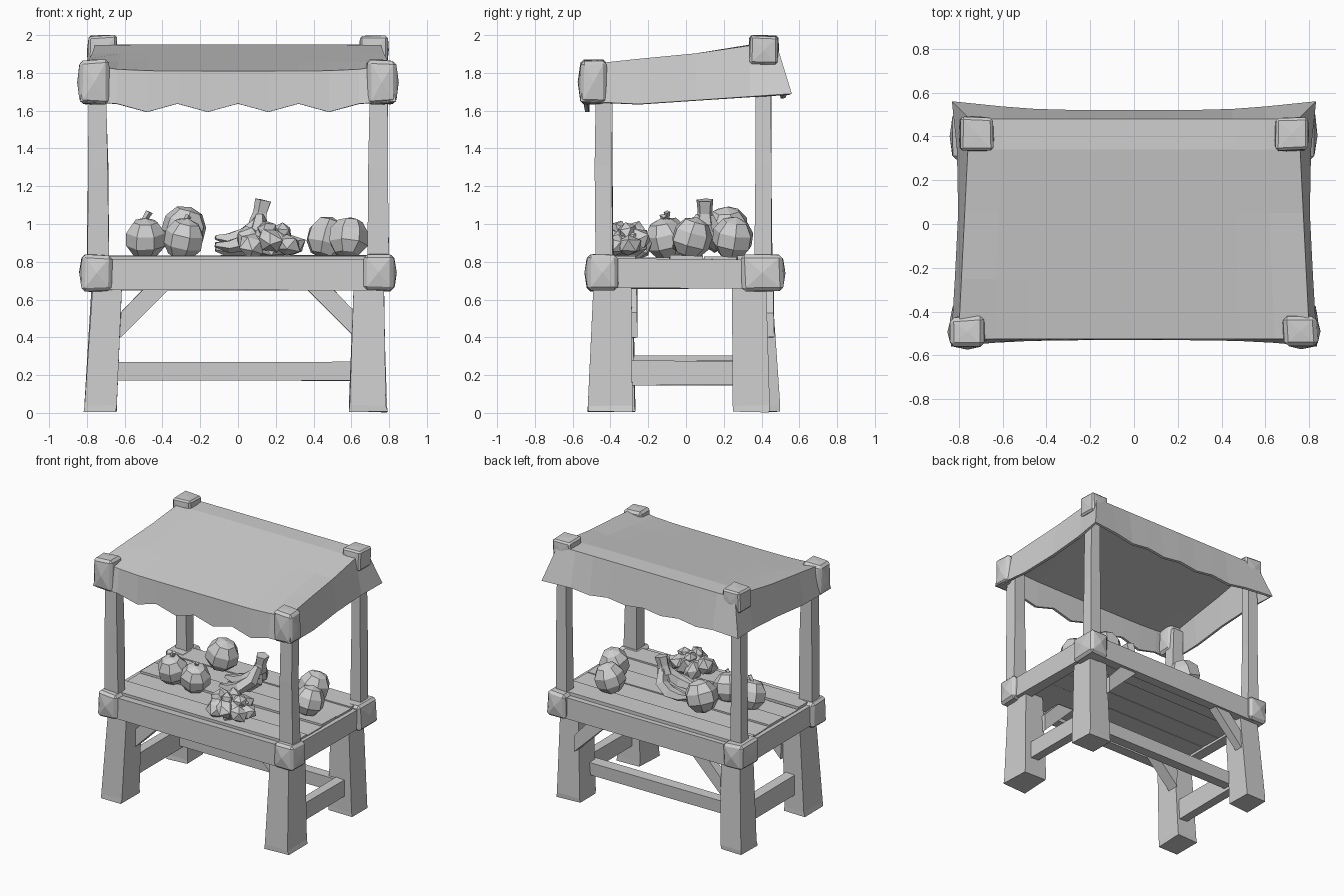
import bpy, bmesh, math, random
from mathutils import Vector, Matrix

if "Cube" in bpy.data.objects:
    bpy.data.objects.remove(bpy.data.objects["Cube"])

random.seed(4)
grey = bpy.data.materials.new("plain grey")
grey.diffuse_color = (0.62, 0.62, 0.62, 1)
grey.use_nodes = True
grey.node_tree.nodes["Principled BSDF"].inputs["Base Color"].default_value = grey.diffuse_color


def finish(name, bm, recalc=True):
    if recalc:
        bmesh.ops.recalc_face_normals(bm, faces=bm.faces[:])
    me = bpy.data.meshes.new(name)
    bm.to_mesh(me)
    bm.free()
    me.materials.append(grey)
    ob = bpy.data.objects.new(name, me)
    bpy.context.collection.objects.link(ob)
    return ob


def loft(name, rings, jitter=0.0):
    """Closed solid skinned through rings of points."""
    bm = bmesh.new()
    rows = []
    for r in rings:
        rows.append([bm.verts.new(Vector(p) + Vector([random.uniform(-jitter, jitter) for _ in range(3)])) for p in r])
    n = len(rows[0])
    for a, b in zip(rows, rows[1:]):
        for i in range(n):
            j = (i + 1) % n
            bm.faces.new((a[i], a[j], b[j], b[i]))
    bm.faces.new(rows[0][::-1])
    bm.faces.new(rows[-1])
    return finish(name, bm)


def rect(x0, x1, y0, y1, z):
    return [(x0, y0, z), (x1, y0, z), (x1, y1, z), (x0, y1, z)]


def block(name, x, y, z, jitter=0.004):
    return loft(name, [rect(*x, *y, z[0]), rect(*x, *y, z[1])], jitter)


def chunk(name, x, y, z, bulge=0.014, bevel=0.018):
    """Chiselled corner block: bevelled box with its faces poked outwards."""
    bm = bmesh.new()
    bmesh.ops.create_cube(bm, size=1)
    size = [x[1] - x[0] - 2 * bulge, y[1] - y[0] - 2 * bulge, z[1] - z[0] - bulge]
    mid = [(x[0] + x[1]) / 2, (y[0] + y[1]) / 2, (z[0] + z[1]) / 2]
    for v in bm.verts:
        v.co = Vector([mid[i] + v.co[i] * size[i] + random.uniform(-.006, .006) for i in range(3)])
    bmesh.ops.bevel(bm, geom=bm.edges[:], offset=bevel, segments=1, affect='EDGES')
    bmesh.ops.recalc_face_normals(bm, faces=bm.faces[:])
    big = [f for f in bm.faces if max(abs(c) for c in f.normal) > 0.95]
    for f in big:
        k = bulge if abs(f.normal.z) < 0.9 else 0.004
        bmesh.ops.poke(bm, faces=[f], offset=k)
    return finish(name, bm)


def span(s, a, b):
    return (a, b) if s > 0 else (-b, -a)


# foot spans in y differ a little from leg to leg: (bottom, top)
LEG_Y = {(-1, -1): ((-.49, -.27), (-.47, -.28)), (1, -1): ((-.52, -.28), (-.49, -.29)),
         (-1, 1): ((.30, .495), (.28, .45)), (1, 1): ((.25, .44), (.245, .42))}

# legs, posts, corner blocks, braces, one set for each corner
for sx, side in ((-1, "left"), (1, "right")):
    for sy, end in ((-1, "front"), (1, "back")):
        tag = end + "_" + side
        yb, yt = LEG_Y[sx, sy]
        xi = .645 if sx < 0 else .59
        xo = .815 if sx < 0 else .79
        loft(tag + "_leg", [rect(*span(sx, xi, xo), *yb, 0.006),
                            rect(*span(sx, xi, xo - .005), *yb, .04),
                            rect(*span(sx, .615, .77), *yt, .70)], .004)
        if sy < 0:
            loft(tag + "_post", [rect(*span(sx, .685, .80), -.475, -.385, .76),
                                 rect(*span(sx, .69, .79), -.48, -.39, 1.3),
                                 rect(*span(sx, .70, .79), -.48, -.39, 1.80)], .004)
        else:
            loft(tag + "_post", [rect(*span(sx, .695, .785), .365, .455, .76),
                                 rect(*span(sx, .70, .78), .37, .45, 1.3),
                                 rect(*span(sx, .70, .775), .37, .45, 1.86)], .004)
        ty = (-.54, -.35) if sy < 0 else (.28, .525)
        chunk(tag + "_table_corner", span(sx, .655, .84), ty, (.64, .842))
        if sy < 0:
            chunk(tag + "_canopy_cap", span(sx, .67, .85), (-.57, -.41), (1.63, 1.875))
        else:
            chunk(tag + "_canopy_cap", span(sx, .64, .80), (.33, .49), (1.84, 2.0), .006, .012)
        by = (-.35, -.26) if sy < 0 else (.40, .465)
        prof = [(.62, .40), (.62, .53), (.49, .67), (.35, .67)]
        loft(tag + "_brace", [[(sx * px, y, pz) for px, pz in prof] for y in by], .003)
    # side stretchers and side rails
    block(side + "_stretcher", span(sx, .655, .73), (-.32, .32), (.145, .275 if sx > 0 else .30))
    block(side + "_rail", span(sx, .72, .80), (-.42, .40), (.66, .815))

block("back_stretcher", (-.68, .68), (.23, .31), (.17, .27))
block("front_rail", (-.72, .72), (-.50, -.42), (.65, .81))
block("back_rail", (-.72, .72), (.41, .485), (.65, .81))

# table planks, slightly uneven
for i in range(5):
    y = -.44 + i * .178
    h = .82 + (.012, 0, .014, .005, .012)[i]
    block("plank_%d" % (i + 1), (-.77, .77), (y, y + .172), (.68, h), .004)

# canopy: sagging roof grid with a wavy skirt hung from its edge
bm = bmesh.new()
COLS, ROWS = 10, (-.525, -.25, .05, .34, .48)
grid = []
for k, y in enumerate(ROWS):
    half = .80 - .05 * (y + .5)
    z = min(1.95, 1.81 + .14 * (y + .525) / .865)
    line = []
    for i in range(COLS + 1):
        u = 2 * i / COLS - 1
        lift = (.035, .02, .0, -.005, 0)[k] * abs(u) ** 6
        line.append(bm.verts.new((half * u, y, z + lift)))
    grid.append(line)
for a, b in zip(grid, grid[1:]):
    for i in range(COLS):
        bm.faces.new((a[i], a[i + 1], b[i + 1], b[i]))
last = len(ROWS) - 1
edge = ([(0, i) for i in range(COLS)] + [(r, COLS) for r in range(last)]
        + [(last, i) for i in range(COLS, 0, -1)] + [(r, 0) for r in range(last, 0, -1)])
hem = []
for r, i in edge:
    v = grid[r][i].co
    u = 2 * i / COLS - 1
    x, y = v.x, v.y
    if r == 0:
        y -= .005 + .03 * u ** 4
        z = 1.615 + (.022 if i % 2 else -.022)
    elif r == last:
        y += .04 + .04 * u ** 4
        z = 1.675 + (.012 if i % 2 else -.008)
    else:
        z = (0, 1.635, 1.655, 1.675)[r]
    if i in (0, COLS):
        x += math.copysign((.035, .03, .03, .05, .08)[r], x)
        z = 1.65 if r == 0 else 1.69 if r == last else z
    hem.append(bm.verts.new((x, y, z)))
for k in range(len(edge)):
    m = (k + 1) % len(edge)
    a, b = (grid[edge[q][0]][edge[q][1]] for q in (k, m))
    bm.faces.new((b, a, hem[k], hem[m]))
canopy = finish("canopy", bm, False)
mod = canopy.modifiers.new("cloth thickness", 'SOLIDIFY')
mod.thickness, mod.offset = .02, -1


def fruit(name, c, r, squash=.95, jitter=.10, turn=0.4):
    bm = bmesh.new()
    bmesh.ops.create_icosphere(bm, subdivisions=1, radius=r)
    for v in bm.verts:
        v.co *= 1 + random.uniform(-jitter, jitter)
    bmesh.ops.scale(bm, vec=(1, 1, squash), verts=bm.verts[:])
    bmesh.ops.rotate(bm, matrix=Matrix.Rotation(turn, 3, 'Z') @ Matrix.Rotation(turn / 2, 3, 'X'), verts=bm.verts[:])
    bmesh.ops.translate(bm, vec=c, verts=bm.verts[:])
    return finish(name, bm)


def round_fruit(name, c, r, turn):
    """Coarse faceted ball: six sides, four bands."""
    bm = bmesh.new()
    bmesh.ops.create_uvsphere(bm, u_segments=7, v_segments=5, radius=r)
    for v in bm.verts:
        v.co *= 1 + random.uniform(-.03, .03)
    bmesh.ops.rotate(bm, matrix=Matrix.Rotation(turn, 3, 'Z') @ Matrix.Rotation(.3, 3, 'X'), verts=bm.verts[:])
    bmesh.ops.translate(bm, vec=c, verts=bm.verts[:])
    return finish(name, bm)


def tube(name, path, radii, sides=5):
    """Tapered tube along a path lying roughly in the xz plane."""
    rings = []
    pts = [Vector(p) for p in path]
    for k, p in enumerate(pts):
        d = (pts[min(k + 1, len(pts) - 1)] - pts[max(k - 1, 0)]).normalized()
        a = d.cross(Vector((0, 1, 0))).normalized()
        b = d.cross(a)
        rings.append([p + radii[k] * (a * math.cos(t) + b * math.sin(t))
                      for t in (2 * math.pi * s / sides for s in range(sides))])
    return loft(name, rings, .003)


# round produce
for k, (c, r) in enumerate([((-.49, -.09, .925), .112), ((-.285, -.11, .92), .112), ((-.285, .22, .975), .122),
                            ((.47, .25, .925), .114), ((.585, .03, .925), .112)]):
    round_fruit("round_fruit_%d" % (k + 1), c, r, k * .7)
tube("fruit_stem_1", [(-.50, -.09, 1.0), (-.49, -.10, 1.03), (-.47, -.10, 1.065)], [.016, .015, .02], 4)
tube("fruit_stem_2", [(-.28, -.11, 1.0), (-.27, -.12, 1.03), (-.26, -.12, 1.045)], [.016, .015, .018], 4)

# banana bunch: curved tapered fingers sharing one stalk
tube("banana_stalk", [(.11, .10, 1.0), (.12, .10, 1.06), (.135, .10, 1.125)], [.055, .04, .048])
for k, (dy, drop) in enumerate([(-.10, 0), (0, .02), (.09, .0), (-.03, -.04)]):
    tube("banana_%d" % (k + 1),
         [(.12, .10 + dy * .2, 1.04), (.10, .09 + dy * .7, .95 - drop), (.03, .07 + dy, .90 - drop),
          (-.05, .06 + dy, .88 - drop), (-.12, .05 + dy, .89 - drop)],
         [.03, .048, .048, .036, .014])

# leafy vegetable: core ringed by angular leaves
fruit("leafy_core", (.17, -.31, .90), .12, .8, .12)
for k in range(7):
    a = k * math.tau / 7 + .2
    c = (.17 + .115 * math.cos(a), -.32 + .075 * math.sin(a), .885 + .03 * (k % 2))
    fruit("leaf_%d" % (k + 1), c, .072, .85, .18, k)
for k in range(3):
    a = k * 2.1
    fruit("top_leaf_%d" % (k + 1), (.18 + .05 * math.cos(a), -.31 + .05 * math.sin(a), .96), .055, .85, .2, k + .5)
